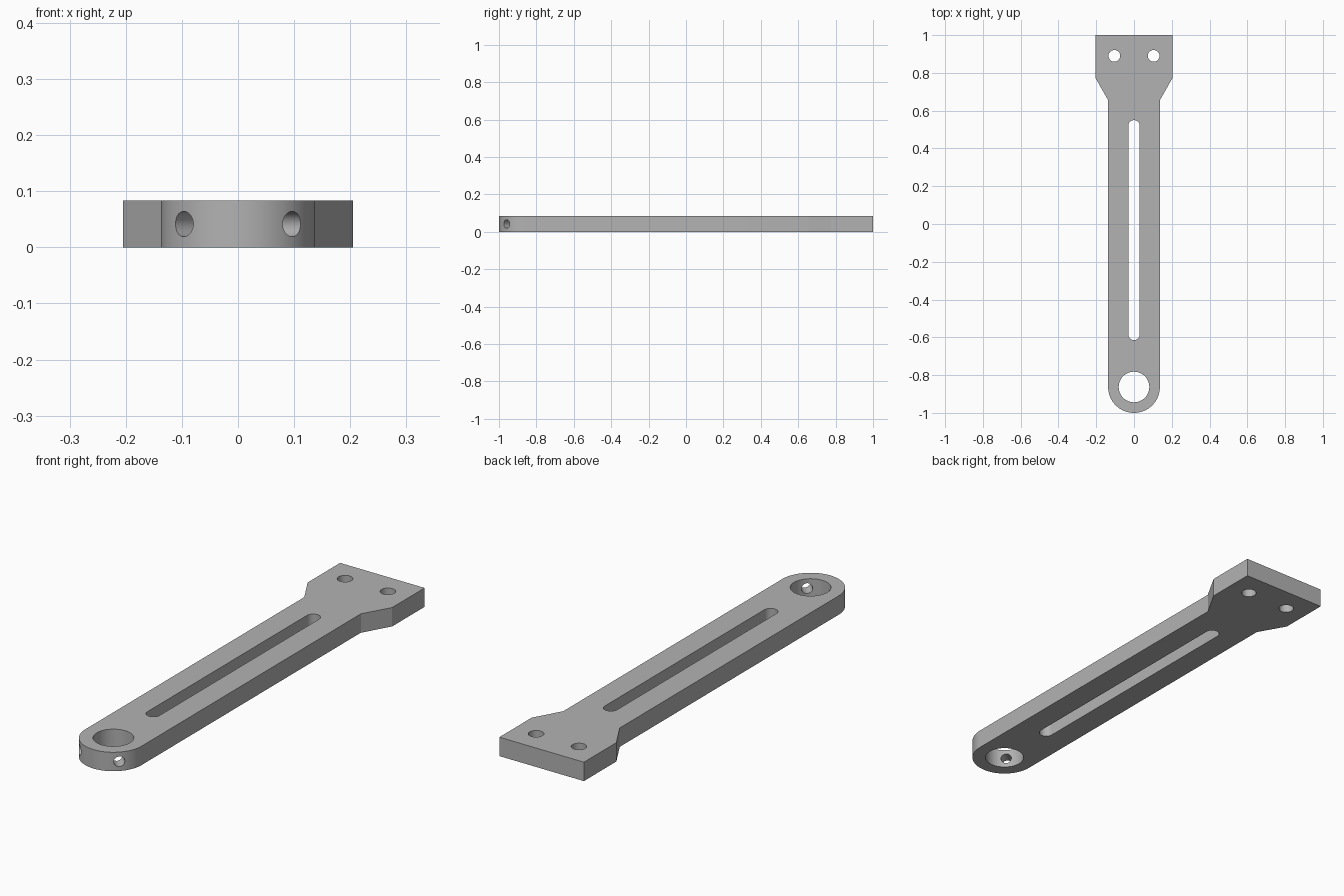
import bpy, bmesh
from math import cos, sin, pi
from mathutils import Matrix, Vector

if "Cube" in bpy.data.objects:
    bpy.data.objects.remove(bpy.data.objects["Cube"], do_unlink=True)

THICK = 0.083
HALF_W = 0.137        # half width of the arm
EYE_Y = -1 + HALF_W   # centre of the rounded end

steel = bpy.data.materials.new("grey_metal")
steel.use_nodes = True
colour = (0.45, 0.45, 0.45, 1)
steel.diffuse_color = colour
steel.node_tree.nodes["Principled BSDF"].inputs["Base Color"].default_value = colour


def arc(cx, cy, r, start, end, steps):
    return [(cx + r * cos(start + (end - start) * i / steps),
             cy + r * sin(start + (end - start) * i / steps)) for i in range(steps + 1)]


def prism(name, outline, z0, z1):
    """Extrude a closed counter-clockwise outline from z0 to z1."""
    bm = bmesh.new()
    face = bm.faces.new([bm.verts.new((x, y, z0)) for x, y in outline])
    ext = bmesh.ops.extrude_face_region(bm, geom=[face])
    top = [v for v in ext["geom"] if isinstance(v, bmesh.types.BMVert)]
    bmesh.ops.translate(bm, verts=top, vec=(0, 0, z1 - z0))
    bmesh.ops.recalc_face_normals(bm, faces=bm.faces)
    mesh = bpy.data.meshes.new(name)
    bm.to_mesh(mesh)
    bm.free()
    mesh.materials.append(steel)
    obj = bpy.data.objects.new(name, mesh)
    bpy.context.collection.objects.link(obj)
    return obj


def circle(cx, cy, r, n=48):
    return arc(cx, cy, r, 0, 2 * pi, n)[:-1]


# Arm body: rounded end at the front, flared mounting head at the back
right_side = [(HALF_W, 0.655), (0.205, 0.775), (0.205, 1)]
left_side = [(-x, y) for x, y in reversed(right_side)]
arm = prism("lever_arm", arc(0, EYE_Y, HALF_W, pi, 2 * pi, 48) + right_side + left_side, 0, THICK)

# Cutters: pivot bore, long slot and two mounting holes
SLOT_R = 0.03
slot = (arc(0, 0.55 - SLOT_R, SLOT_R, 0, pi, 20)
        + arc(0, -0.615 + SLOT_R, SLOT_R, pi, 2 * pi, 20))
cutters = [prism("bore_cutter", circle(0, EYE_Y, 0.081, 64), -0.1, 0.2),
           prism("slot_cutter", slot, -0.1, 0.2)]
for side in (-1, 1):
    cutters.append(prism("mount_hole_cutter", circle(side * 0.104, 0.89, 0.031), -0.1, 0.2))
    # Set-screw hole, running diagonally out from the bore
    screw = prism("screw_hole_cutter", circle(0, 0, 0.0225, 32), 0, 0.2)
    turn = Vector((side, -1, 0)).to_track_quat("Z", "Y").to_matrix().to_4x4()
    screw.data.transform(Matrix.Translation((0, EYE_Y, THICK / 2)) @ turn)
    cutters.append(screw)

bpy.ops.object.select_all(action="DESELECT")
bpy.context.view_layer.objects.active = arm
arm.select_set(True)
for cutter in cutters:
    cutter.hide_render = True
    mod = arm.modifiers.new("cut", "BOOLEAN")
    mod.operation = "DIFFERENCE"
    mod.solver = "EXACT"
    mod.object = cutter
    bpy.ops.object.modifier_apply(modifier=mod.name)
    bpy.data.objects.remove(cutter, do_unlink=True)

bpy.ops.object.shade_smooth_by_angle(angle=pi / 7)
